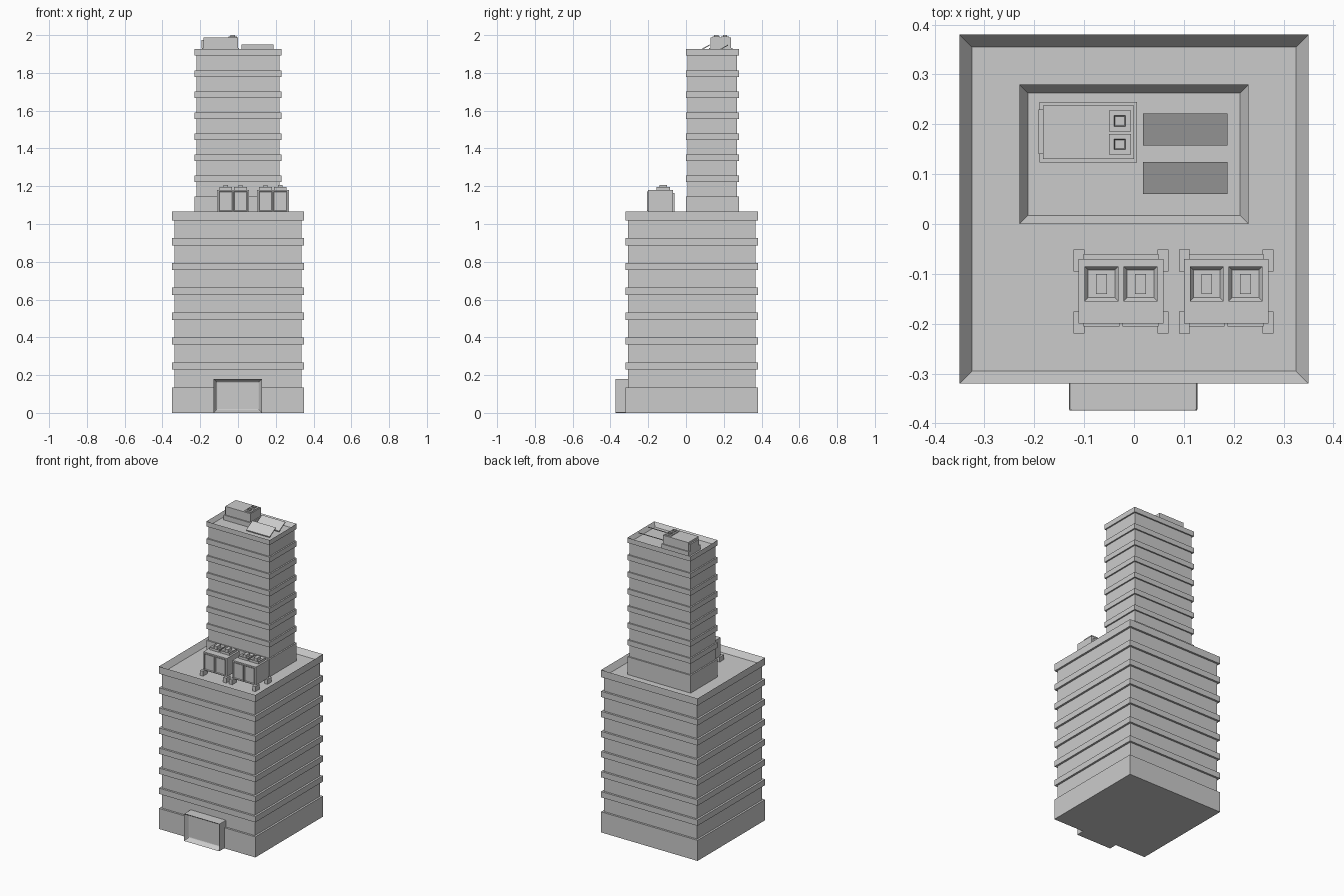
import bpy, bmesh
from mathutils import Vector

cube = bpy.data.objects.get("Cube")
if cube:
    bpy.data.objects.remove(cube, do_unlink=True)

concrete = bpy.data.materials.new("concrete grey")
concrete.use_nodes = True
grey = (0.6, 0.6, 0.6, 1)
concrete.diffuse_color = grey
concrete.node_tree.nodes["Principled BSDF"].inputs["Base Color"].default_value = grey


def finish(bm, name):
    bmesh.ops.recalc_face_normals(bm, faces=bm.faces)
    mesh = bpy.data.meshes.new(name)
    bm.to_mesh(mesh)
    bm.free()
    mesh.materials.append(concrete)
    obj = bpy.data.objects.new(name, mesh)
    bpy.context.collection.objects.link(obj)
    return obj


def add_box(bm, x, y, z):
    """Add a box given its (low, high) range on each axis."""
    verts = bmesh.ops.create_cube(bm, size=1)["verts"]
    for v in verts:
        v.co = Vector([r[0] if c < 0 else r[1] for c, r in zip(v.co, (x, y, z))])
    return list({f for v in verts for f in v.link_faces})


def recess(bm, faces, direction, border, depth):
    """Inset the face pointing along direction and push it inwards."""
    direction = Vector(direction)
    bm.normal_update()
    face = max(faces, key=lambda f: f.normal.dot(direction))
    bmesh.ops.inset_region(bm, faces=[face], thickness=border)
    bmesh.ops.translate(bm, verts=face.verts, vec=-direction * depth)


def grow(r, d):
    return (r[0] - d, r[1] + d)


def tower(name, x, y, floor, base_top, bands, band_h, cap, lip, inset, drop):
    """Walls, plinth, storey bands and a hollow parapet."""
    bm = bmesh.new()
    add_box(bm, grow(x, -inset), grow(y, -inset), (floor, cap[0] + 0.005))
    finish(bm, name + "_walls")
    bm = bmesh.new()
    add_box(bm, x, y, (floor, base_top))
    finish(bm, name + "_plinth")
    bm = bmesh.new()
    for z in bands:
        add_box(bm, x, y, (z, z + band_h))
    finish(bm, name + "_storey_bands")
    bm = bmesh.new()
    recess(bm, add_box(bm, x, y, cap), (0, 0, 1), lip, drop)
    finish(bm, name + "_parapet_roof")


LOW_ROOF, HIGH_ROOF = 1.03, 1.9
tower("lower_tower", (-0.35, 0.35), (-0.32, 0.38), 0, 0.135,
      [0.23 + 0.1315 * i for i in range(6)], 0.038, (1.018, 1.065), 0.035, 0.013, 0.035)
tower("upper_tower", (-0.23, 0.23), (0, 0.28), LOW_ROOF, 1.146,
      [1.222 + 0.1115 * i for i in range(6)], 0.034, (1.893, 1.926), 0.024, 0.009, 0.026)

# Entrance porch with a recessed doorway
bm = bmesh.new()
porch = add_box(bm, (-0.13, 0.127), (-0.376, -0.3), (0, 0.18))
recess(bm, porch, (0, -1, 0), 0.024, 0.03)
entrance = finish(bm, "entrance_porch")
bevel = entrance.modifiers.new("soft_edges", "BEVEL")
bevel.width = 0.004
bevel.segments = 2

# Pair of cooling units on the lower roof
for side, cx in (("right", -0.026), ("left", 0.185)):
    bm = bmesh.new()
    body = add_box(bm, (cx - 0.085, cx + 0.085), (-0.2, -0.07), (1.06, 1.18))
    add_box(bm, (cx - 0.075, cx + 0.075), (-0.07, -0.06), (1.06, 1.165))
    finish(bm, side + "_cooling_unit")

    bm = bmesh.new()
    for s in (-1, 1):
        for y in (-0.198, -0.073):
            fx = cx + s * 0.084
            add_box(bm, grow((fx, fx), 0.011), grow((y, y), 0.022), (LOW_ROOF, 1.062))
    finish(bm, side + "_cooling_feet")

    bm = bmesh.new()
    for s in (-1, 1):
        px = cx + s * 0.039
        # front louvre panel, then roof fan housing and cap
        panel = add_box(bm, grow((px, px), 0.036), (-0.206, -0.2), (1.068, 1.172))
        recess(bm, panel, (0, -1, 0), 0.005, 0.004)
        housing = add_box(bm, grow((px, px), 0.034), (-0.155, -0.085), (1.18, 1.196))
        recess(bm, housing, (0, 0, 1), 0.01, 0.01)
        add_box(bm, grow((px, px), 0.011), (-0.14, -0.1), (1.18, 1.206))
    finish(bm, side + "_cooling_panels_and_fans")

# Plant room on the upper roof
bm = bmesh.new()
add_box(bm, (-0.183, 0), (0.13, 0.238), (HIGH_ROOF, 1.988))
add_box(bm, (-0.19, 0.006), (0.123, 0.245), (HIGH_ROOF, 1.932))
add_box(bm, (-0.192, -0.183), (0.14, 0.23), (1.93, 1.975))
finish(bm, "plant_room")

bm = bmesh.new()
for y in (0.16, 0.207):
    add_box(bm, (-0.05, -0.006), grow((y, y), 0.021), (1.985, 1.993))
    pipe = add_box(bm, (-0.04, -0.017), grow((y, y), 0.011), (1.99, 2.0))
    recess(bm, pipe, (0, 0, 1), 0.003, 0.005)
finish(bm, "plant_room_vents")

# Tilted solar panels
bm = bmesh.new()
for y in (0.06, 0.158):
    panel = add_box(bm, (0.018, 0.188), (y, y + 0.064), (1.908, 1.914))
    for v in {v for f in panel for v in f.verts}:
        if v.co.y > y + 0.03:
            v.co.z += 0.036
finish(bm, "solar_panels")
